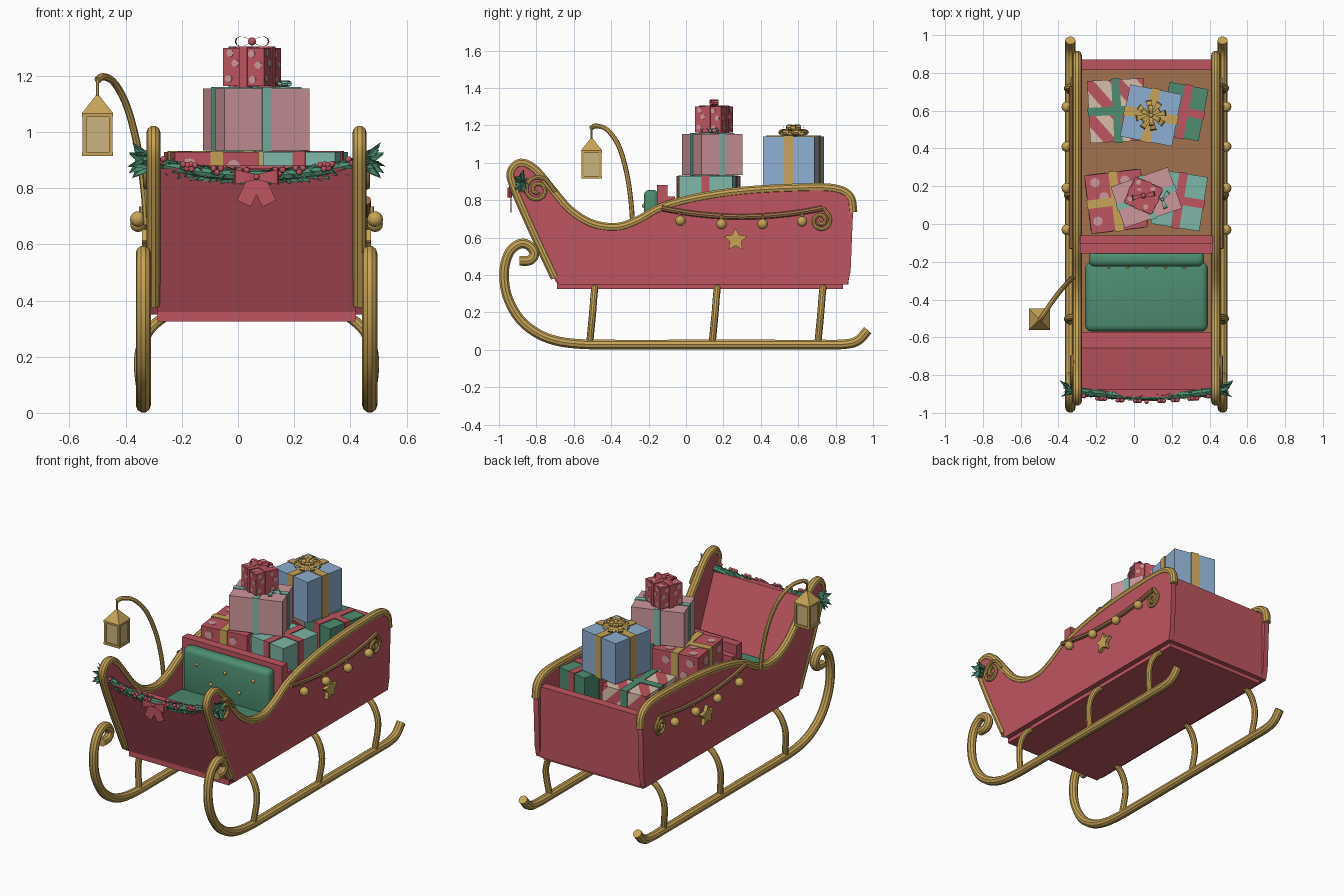
import bpy, bmesh, math, random
from mathutils import Vector, Matrix

if "Cube" in bpy.data.objects:
    bpy.data.objects.remove(bpy.data.objects["Cube"])

random.seed(4)
CX = 0.066  # sleigh centre line
COL = dict(red=(0.52, 0.09, 0.115), gold=(0.57, 0.37, 0.095), green=(0.075, 0.27, 0.165),
           mint=(0.21, 0.47, 0.39), pink=(0.62, 0.31, 0.33), blue=(0.27, 0.43, 0.64),
           brown=(0.36, 0.165, 0.075), cream=(0.69, 0.52, 0.40), glass=(0.60, 0.46, 0.21))
MAT = {}
for n, c in COL.items():
    MAT[n] = bpy.data.materials.new(n)
    MAT[n].diffuse_color = (*c, 1)


def finish(bm, name, *mats, smooth=True):
    me = bpy.data.meshes.new(name)
    bm.to_mesh(me)
    bm.free()
    ob = bpy.data.objects.new(name, me)
    bpy.context.collection.objects.link(ob)
    for m in mats:
        me.materials.append(MAT[m])
    if smooth:
        bpy.ops.object.select_all(action='DESELECT')
        ob.select_set(True)
        bpy.context.view_layer.objects.active = ob
        bpy.ops.object.shade_smooth_by_angle(angle=math.radians(35))
    return ob


def add_box(bm, c, s, M=Matrix()):
    bmesh.ops.create_cube(bm, size=1, matrix=M @ Matrix.Translation(c) @ Matrix.Diagonal((*s, 1)))


def box(name, lo, hi, mat, bev=0.0, seg=1):
    bm = bmesh.new()
    lo, hi = Vector(lo), Vector(hi)
    add_box(bm, (lo + hi) / 2, hi - lo)
    if bev:
        bmesh.ops.bevel(bm, geom=bm.edges[:], offset=bev, segments=seg, affect='EDGES', profile=0.5)
    return finish(bm, name, mat)


def prism(name, pts, x0, x1, mat):
    """Extrude a (y, z) outline along x."""
    bm = bmesh.new()
    f = bm.faces.new([bm.verts.new((x0, y, z)) for y, z in pts])
    r = bmesh.ops.extrude_face_region(bm, geom=[f])
    bmesh.ops.translate(bm, vec=(x1 - x0, 0, 0), verts=[v for v in r['geom'] if isinstance(v, bmesh.types.BMVert)])
    bmesh.ops.recalc_face_normals(bm, faces=bm.faces)
    bmesh.ops.triangulate(bm, faces=[f for f in bm.faces if len(f.verts) > 4])
    return finish(bm, name, mat)


def spline(pts, n=5):
    """Catmull-Rom smoothing of a point list."""
    P = [Vector(p) for p in pts]
    P = [2 * P[0] - P[1]] + P + [2 * P[-1] - P[-2]]
    out = []
    for a, b, c, d in zip(P, P[1:], P[2:], P[3:]):
        for i in range(n):
            t = i / n
            out.append(0.5 * (2 * b + (c - a) * t + (2 * a - 5 * b + 4 * c - d) * t * t + (3 * b - a - 3 * c + d) * t ** 3))
    return out + [P[-2]]


def tube(name, pts, r, mat, res=3):
    cu = bpy.data.curves.new(name, 'CURVE')
    cu.dimensions = '3D'
    cu.bevel_depth, cu.bevel_resolution, cu.use_fill_caps = r, res, True
    sp = cu.splines.new('POLY')
    sp.points.add(len(pts) - 1)
    for q, p in zip(sp.points, pts):
        q.co = (*p, 1)
    tmp = bpy.data.objects.new(name, cu)
    bpy.context.collection.objects.link(tmp)
    bm = bmesh.new()
    bm.from_mesh(tmp.evaluated_get(bpy.context.evaluated_depsgraph_get()).to_mesh())
    bpy.data.objects.remove(tmp)
    for f in bm.faces:
        f.material_index = 0
    return finish(bm, name, mat)


def balls(name, pts, r, mat):
    bm = bmesh.new()
    for p in pts:
        bmesh.ops.create_uvsphere(bm, u_segments=12, v_segments=8, radius=r, matrix=Matrix.Translation(p))
    return finish(bm, name, mat)


def bow(name, M, R, n, h, w, mat, tails=False):
    """Ring of teardrop ribbon loops around local z, with a knot."""
    bm = bmesh.new()
    for k in range(n):
        T = M @ Matrix.Rotation(2 * math.pi * k / n, 4, 'Z')
        rows = []
        for i in range(13):
            a = 2 * math.pi * i / 12
            x, z = R * (1 - math.cos(a)) / 2, h * (0.5 - 0.5 * math.sin(a) * math.sin(a / 2))
            rows.append([bm.verts.new(T @ Vector((x, s * w * (0.35 + 0.65 * x / R), z))) for s in (-0.5, 0.5)])
        for a, b in zip(rows, rows[1:]):
            bm.faces.new((a[0], a[1], b[1], b[0]))
    bmesh.ops.create_uvsphere(bm, u_segments=10, v_segments=6, radius=h * 0.32, matrix=M @ Matrix.Translation((0, 0, h * 0.5)))
    if tails:
        for s in (-1, 1):
            add_box(bm, (0, -0.055, 0.01), (w, 0.1, 0.006), M @ Matrix.Rotation(s * 0.45, 4, 'Z'))
    return finish(bm, name, mat)


# --- body shell ---
rim = [(-0.70, 0.385), (-0.82, 0.64), (-0.915, 0.86), (-0.935, 0.95), (-0.885, 0.998), (-0.81, 0.965), (-0.72, 0.86),
       (-0.62, 0.745), (-0.5, 0.672), (-0.37, 0.655), (-0.26, 0.69), (-0.13, 0.76), (0.05, 0.81), (0.3, 0.848),
       (0.6, 0.865), (0.79, 0.862), (0.875, 0.82), (0.893, 0.735)]
rim_s = [(p.x, p.y) for p in spline([(y, z, 0) for y, z in rim])]
X0, X1 = CX - 0.352, CX + 0.352
box("floor", (X0, -0.69, 0.325), (X1, 0.84, 0.365), "red")
prism("front_panel", [(-0.655, 0.36), (-0.695, 0.36), (-0.915, 0.87), (-0.875, 0.87)], X0, X1, "red")
box("back_panel", (X0, 0.815, 0.35), (X1, 0.87, 0.80), "red")
box("cargo_bed", (X0, -0.06, 0.56), (X1, 0.815, 0.60), "brown")
box("cargo_front_wall", (X0, -0.10, 0.36), (X1, -0.06, 0.82), "red")

# --- seat ---
box("seat_base", (X0, -0.575, 0.36), (X1, -0.15, 0.49), "brown")
box("seat_cushion", (CX - 0.325, -0.57, 0.48), (CX + 0.325, -0.20, 0.59), "green", 0.035, 3)
box("seat_backboard", (X0, -0.155, 0.36), (X1, -0.10, 0.88), "red")
box("seat_back_cushion", (CX - 0.305, -0.225, 0.56), (CX + 0.305, -0.145, 0.855), "green", 0.03, 3)
balls("seat_buttons", [(CX + x, -0.225, z) for z, xs in ((0.77, (-0.2, 0, 0.2)), (0.67, (-0.1, 0.1))) for x in xs], 0.011, "gold")

# --- runner path ---
run = [(-0.89, 0.475), (-0.835, 0.478), (-0.81, 0.515), (-0.84, 0.558), (-0.89, 0.566), (-0.945, 0.52), (-0.972, 0.42),
       (-0.957, 0.29), (-0.89, 0.165), (-0.79, 0.085), (-0.68, 0.045), (-0.55, 0.03), (-0.4, 0.028), (0, 0.028),
       (0.4, 0.028), (0.7, 0.028), (0.85, 0.03), (0.92, 0.05), (0.972, 0.105)]


def spiral(cy, cz, R, a0, turn):
    N = 44
    return [(cy + (R * (1 - 0.85 * i / N)) * math.cos(a0 + turn * i / N),
             cz + (R * (1 - 0.85 * i / N)) * math.sin(a0 + turn * i / N)) for i in range(N + 1)]


# --- everything repeated on both sides ---
for s, side in ((-1, "left"), (1, "right")):
    def at(off, pts, s=s):
        return [Vector((CX + s * off, y, z)) for y, z in pts]
    prism(side + "_wall", rim_s + [(0.88, 0.42), (0.865, 0.35), (-0.68, 0.35)], CX + s * 0.35, CX + s * 0.385, "red")
    tube(side + "_rim_trim", at(0.367, rim_s), 0.025, "gold")
    tube(side + "_runner", spline(at(0.403, run)), 0.027, "gold")
    for k, y in enumerate((-0.50, 0.155, 0.72)):
        leg = [(0.32, y + 0.015, 0.35), (0.385, y + 0.008, 0.29), (0.418, y, 0.19), (0.403, y - 0.015, 0.035)]
        tube(f"{side}_strut_{k}", spline([(CX + s * a, b, c) for a, b, c in leg]), 0.019, "gold")
    # swag with bells, scrolls and star
    swag = [(-0.13 + 0.86 * i / 16, 0.757 - 0.046 * (1 - (i / 8 - 1) ** 2)) for i in range(17)]
    tube(side + "_swag", at(0.393, swag), 0.015, "brown", 2)
    bells = [(-0.03, 0.69), (0.19, 0.672), (0.41, 0.672), (0.62, 0.686)]
    balls(side + "_bells", at(0.422, bells), 0.028, "gold")
    for k, (y, z) in enumerate(bells):
        tube(f"{side}_bell_hook_{k}", at(0.41, [(y, z + 0.02), (y, z + 0.045)]), 0.008, "gold", 1)
    tube(side + "_front_scroll", at(0.393, [(-0.70, 0.845)] + spiral(-0.795, 0.855, 0.072, 0.7, 11)), 0.011, "gold", 2)
    tube(side + "_rear_scroll", at(0.393, [(0.735, 0.76)] + spiral(0.72, 0.69, 0.055, 1.0, -11)), 0.010, "gold", 2)
    star = [(0.265 + r * math.sin(k * math.pi / 5), 0.588 + r * math.cos(k * math.pi / 5))
            for k in range(10) for r in [0.032 if k % 2 else 0.065]]
    prism(side + "_star", star, CX + s * 0.38, CX + s * 0.408, "gold")

# --- lantern on a curved pole ---
pole = [(-0.325, -0.285, 0.67), (-0.335, -0.295, 0.80), (-0.358, -0.318, 0.95), (-0.395, -0.36, 1.09),
        (-0.44, -0.42, 1.175), (-0.48, -0.48, 1.197), (-0.50, -0.508, 1.185)]
tube("lantern_pole", spline(pole), 0.013, "gold", 2)
LX, LY = -0.50, -0.505
tube("lantern_hook", [(LX, LY, 1.19), (LX, LY, 1.11)], 0.006, "gold", 1)
box("lantern_glass", (LX - 0.046, LY - 0.046, 0.92), (LX + 0.046, LY + 0.046, 1.06), "glass")
bm = bmesh.new()
for z in (0.922, 1.06):
    add_box(bm, (LX, LY, z), (0.11, 0.11, 0.014))
for i in (-1, 1):
    for j in (-1, 1):
        add_box(bm, (LX + i * 0.047, LY + j * 0.047, 0.99), (0.014, 0.014, 0.135))
bmesh.ops.create_cone(bm, cap_ends=True, segments=4, radius1=0.08, radius2=0.008, depth=0.065,
                      matrix=Matrix.Translation((LX, LY, 1.098)) @ Matrix.Rotation(math.pi / 4, 4, 'Z'))
finish(bm, "lantern_frame", "gold", smooth=False)


# --- gifts ---
def gift(name, c, size, z0, z1, deg, wrap, ribbon, rw=0.045, stripes=None, dots=None):
    M = Matrix.Translation((c[0], c[1], (z0 + z1) / 2)) @ Matrix.Rotation(math.radians(deg), 4, 'Z')
    w, d, h = size[0], size[1], z1 - z0
    bm = bmesh.new()
    add_box(bm, (0, 0, 0), (w, d, h))
    if stripes:  # cut the wrap diagonally and alternate colours
        no, p = Vector((1, 0.8, 1)), 0.075
        for k in range(-7, 8):
            bmesh.ops.bisect_plane(bm, geom=bm.verts[:] + bm.edges[:] + bm.faces[:], plane_co=no * (k * p / no.length_squared), plane_no=no)
        for f in bm.faces:
            f.material_index = math.floor(no.dot(f.calc_center_median()) / p) % 2
    bm.transform(M)
    finish(bm, name + "_wrap", wrap, stripes or wrap, smooth=False)
    bm = bmesh.new()
    add_box(bm, (0, 0, 0), (rw, d + 0.01, h + 0.01), M)
    add_box(bm, (0, 0, 0), (w + 0.01, rw, h + 0.01), M)
    finish(bm, name + "_ribbon", ribbon, smooth=False)
    if dots:
        bm = bmesh.new()
        r = w * 0.085
        for ax, dep, u, v in (('Z', h, w, d), ('Y', d, w, h), ('X', w, d, h)):
            R = {'Z': Matrix(), 'Y': Matrix.Rotation(math.pi / 2, 4, 'X'),
                 'X': Matrix.Rotation(math.pi / 2, 4, 'Z') @ Matrix.Rotation(math.pi / 2, 4, 'X')}[ax]
            for a, b in ((-.36, -.3), (-.2, .1), (-.33, .36), (.22, -.33), (.36, .05), (.2, .34)):
                bmesh.ops.create_cone(bm, cap_ends=True, segments=10, radius1=r, radius2=r, depth=dep + 0.005,
                                      matrix=M @ R @ Matrix.Translation((a * u, b * v, 0)))
        finish(bm, name + "_dots", dots, smooth=False)


gift("striped_gift", (-0.09, 0.60), (0.30, 0.33), 0.60, 0.87, 3, "cream", "green", stripes="red")
gift("green_gift", (0.265, 0.595), (0.21, 0.28), 0.60, 0.87, -11, "green", "red")
gift("blue_gift", (0.09, 0.575), (0.28, 0.28), 0.88, 1.14, -11, "blue", "gold", 0.05)
gift("spotted_gift", (-0.095, 0.12), (0.30, 0.31), 0.60, 0.928, 7, "red", "gold", dots="pink")
gift("mint_gift", (0.24, 0.125), (0.26, 0.29), 0.60, 0.928, -9, "mint", "red")
gift("pink_gift", (0.065, 0.14), (0.32, 0.23), 0.935, 1.155, 19, "pink", "mint", 0.035)
gift("small_gift", (0.05, 0.15), (0.16, 0.15), 1.163, 1.30, -24, "red", "red", 0.03, dots="pink")


def on(x, y, z, deg):
    return Matrix.Translation((x, y, z)) @ Matrix.Rotation(math.radians(deg), 4, 'Z')


bow("blue_gift_bow", on(0.09, 0.575, 1.14, 10), 0.08, 8, 0.045, 0.032, "gold")
bow("blue_gift_bow_top", on(0.09, 0.575, 1.165, 32), 0.055, 6, 0.045, 0.028, "gold")
bow("small_gift_bow", on(0.05, 0.15, 1.30, 10), 0.06, 2, 0.045, 0.03, "red")
bow("pink_gift_bow", on(0.15, 0.13, 1.157, 50), 0.05, 3, 0.03, 0.025, "mint")

# --- holly garland on the front ---
def gpt(u):
    return Vector((CX + 0.40 * u, -0.912 + 0.035 * u * u, 0.845 + 0.055 * u * u))


tube("garland_core", [gpt(-1 + i / 10) for i in range(21)], 0.02, "green", 2)
bm = bmesh.new()


def leaf(p, d, L, W):
    d = d.normalized()
    sd = d.cross(Vector((random.uniform(-1, 1), -1, random.uniform(-1, 1)))).normalized() * W
    up = d.cross(sd).normalized() * W * 0.3
    pts = [p, p + d * L * .35 + sd, p + d * L, p + d * L * .35 - sd, p + d * L * .5 + up]
    v = [bm.verts.new(q) for q in pts]
    for i in range(4):
        bm.faces.new((v[i], v[(i + 1) % 4], v[4]))


for i in range(150):
    u = -0.98 + 1.96 * i / 149
    a = i * 2.4
    leaf(gpt(u), Vector((1.1 if u > 0 else -1.1, math.cos(a) * 0.7, math.sin(a))), 0.05, 0.016)
for s in (-1, 1):
    for k in range(14):
        a = k * 2.4
        leaf(gpt(s * (0.9 + 0.007 * k)), Vector((s * (1.4 - 0.06 * k), math.cos(a) * 0.5, math.sin(a))), 0.085, 0.022)
finish(bm, "garland_leaves", "green", smooth=False)
berries = []
for u in (-0.86, -0.62, -0.58, -0.35, -0.12, 0.2, 0.38, 0.6, 0.64, 0.85):
    berries += [gpt(u) + Vector((0.013 * k, -0.026, 0.014 * (k % 2) + 0.004)) for k in (-1, 0, 1)]
balls("garland_berries", berries, 0.011, "red")
bow("garland_bow", Matrix.Translation((CX, -0.925, 0.84)) @ Matrix.Rotation(math.pi / 2, 4, 'X'), 0.08, 2, 0.035, 0.055, "red", tails=True)

for m in bpy.data.materials:
    if m.users and not m.is_grease_pencil:
        m.use_nodes = True
        m.node_tree.nodes["Principled BSDF"].inputs["Base Color"].default_value = m.diffuse_color
